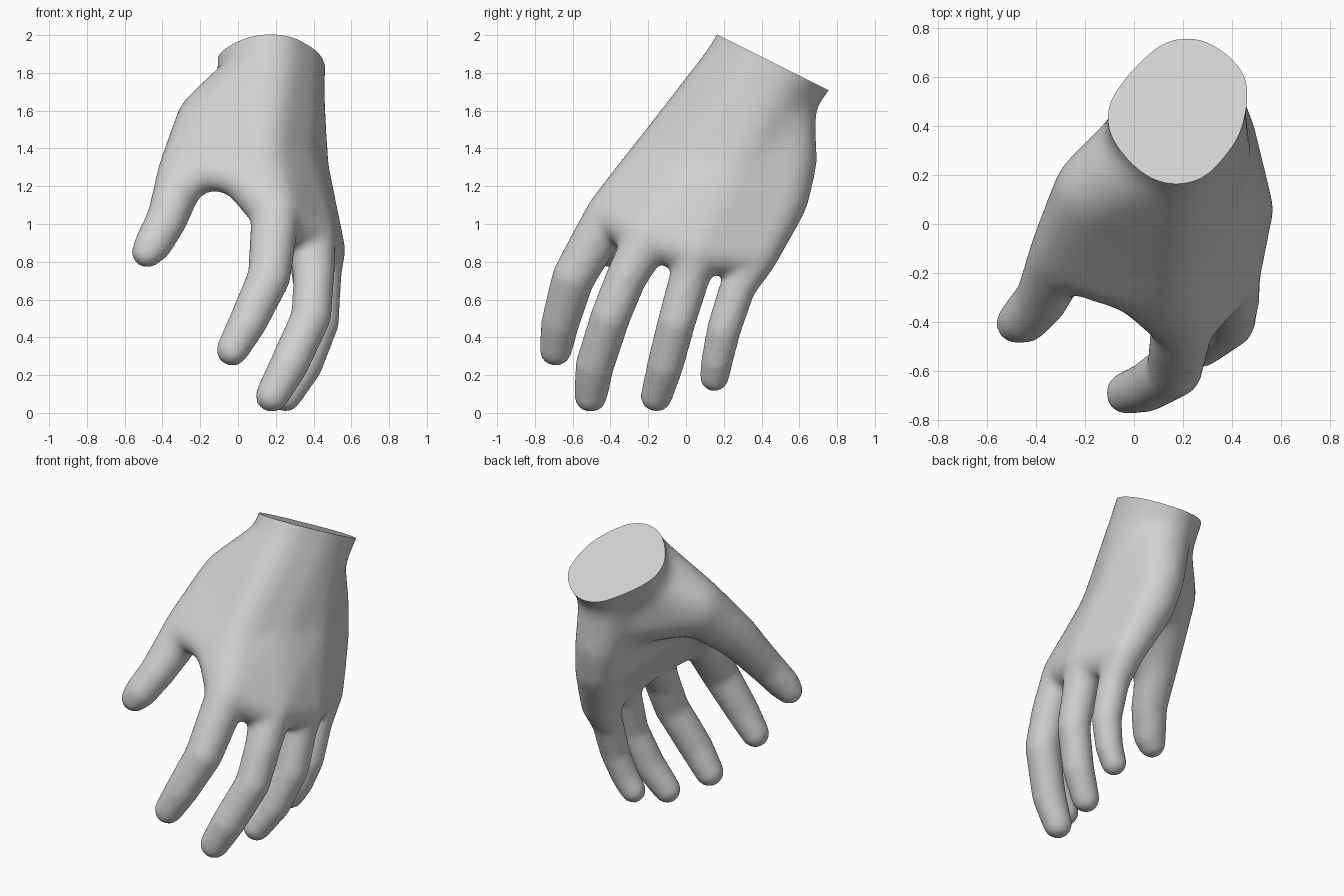
import bpy, bmesh, math
from mathutils import Vector

if "Cube" in bpy.data.objects:
    bpy.data.objects.remove(bpy.data.objects["Cube"])

# Palm joints: x, y, z, radius (columns a-d run from index side to little-finger side)
J = {
    "a0": (.18, .435, 2.09, .20), "b0": (.25, .53, 2.04, .20), "c0": (.28, .66, 1.98, .20),
    "d0": (.22, .71, 1.965, .20), "e0": (.085, .51, 2.05, .20),
    "a1": (.17, .28, 1.82, .20), "b1": (.25, .38, 1.77, .20), "c1": (.26, .455, 1.71, .20),
    "d1": (.21, .50, 1.67, .19), "e1": (.085, .39, 1.77, .20), "e2": (.07, .34, 1.69, .19),
    "a2": (.13, -.17, 1.33, .145), "b2": (.26, .04, 1.33, .15), "c2": (.33, .26, 1.30, .155),
    "d2": (.255, .54, 1.32, .16), "heel": (.23, .475, 1.47, .165), "side": (.29, .505, 1.14, .15),
    "a3": (.20, -.40, 1.06, .13), "b3": (.39, -.20, .93, .128), "c3": (.445, .06, .86, .125),
    "d3": (.38, .37, .83, .115),
    "t1": (-.15, .13, 1.54, .185), "t2": (-.295, -.12, 1.27, .14),
    "web": (-.14, -.235, 1.27, .095), "arch": (-.005, -.265, 1.25, .105),
    "pad": (.20, .15, 1.28, .14), "pad_b": (.35, -.17, .95, .115), "pad_c": (.405, .08, .87, .115),
}

# Blended blocks of the wrist, palm and thumb base
BLOCKS = ["a0 b0 c0 d0 e0 a1 b1 c1 d1 e1", "a1 b1 a2 b2", "b1 c1 b2 c2", "c1 d1 c2 heel",
          "d1 heel d2 c2", "c2 d2 side", "a2 b2 a3 b3", "b2 c2 b3 c3", "c2 side c3 d3",
          "e2 a1 t1", "t1 t2 web", "t1 web arch a2", "t1 a2 a1", "arch a2 a3", "t1 heel e2 b2",
          "pad a2 heel side pad_b pad_c"]

# Finger paths from base to tip
FINGERS = {
    "thumb": [J["t2"], (-.375, -.305, 1.03, .112), (-.445, -.385, .90, .102),
              (-.48, -.405, .85, .085)],
    "index": [J["a3"], (.165, -.595, .72, .115), (.052, -.665, .48, .103), (-.03, -.69, .333, .088)],
    "middle": [J["b3"], (.402, -.315, .72, .11), (.388, -.40, .51, .107), (.268, -.483, .25, .104),
               (.18, -.505, .09, .09)],
    "ring": [J["c3"], (.44, .02, .72, .108), (.435, -.05, .48, .102), (.35, -.11, .25, .098),
             (.25, -.157, .088, .086)],
    "little": [J["d3"], (.39, .275, .67, .097), (.385, .20, .44, .092), (.335, .165, .28, .086),
               (.285, .15, .19, .08)],
}


def add_hull(bm, balls):
    """Wrap a convex skin around a set of balls."""
    part = bmesh.new()
    for x, y, z, r in balls:
        res = bmesh.ops.create_icosphere(part, subdivisions=3, radius=r)
        bmesh.ops.translate(part, verts=res["verts"], vec=(x, y, z))
    bmesh.ops.delete(part, geom=part.faces[:], context="FACES_ONLY")
    bmesh.ops.delete(part, geom=part.edges[:], context="EDGES_FACES")
    bmesh.ops.convex_hull(part, input=part.verts[:])
    loose = [v for v in part.verts if not v.link_faces]
    bmesh.ops.delete(part, geom=loose, context="VERTS")
    bmesh.ops.recalc_face_normals(part, faces=part.faces[:])
    tmp = bpy.data.meshes.new("tmp")
    part.to_mesh(tmp)
    part.free()
    bm.from_mesh(tmp)
    bpy.data.meshes.remove(tmp)


def bake(obj):
    """Replace the mesh with its modified result."""
    bpy.context.view_layer.update()
    graph = bpy.context.evaluated_depsgraph_get()
    mesh = bpy.data.meshes.new_from_object(obj.evaluated_get(graph))
    obj.modifiers.clear()
    obj.data = mesh
    return mesh


# Rough hand from overlapping hulls
bm = bmesh.new()
for block in BLOCKS:
    add_hull(bm, [J[k] for k in block.split()])
for path in FINGERS.values():
    for p, q in zip(path, path[1:]):
        add_hull(bm, [p, q])
mesh = bpy.data.meshes.new("hand_rough")
bm.to_mesh(mesh)
bm.free()
hand = bpy.data.objects.new("hand", mesh)
bpy.context.collection.objects.link(hand)

# Fuse into one skin and soften the joins
fuse = hand.modifiers.new("fuse", "REMESH")
fuse.mode = "VOXEL"
fuse.voxel_size = .017
soft = hand.modifiers.new("soften", "SMOOTH")
soft.factor = .5
soft.iterations = 18
skin = bake(hand)

# Extra softening on the palm and wrist only
group = hand.vertex_groups.new(name="palm")
for v in skin.vertices:
    weight = min(1, max(0, (v.co.z - .95) / .3))
    if weight > 0:
        group.add([v.index], weight, "REPLACE")
soft = hand.modifiers.new("soften_palm", "SMOOTH")
soft.factor = .5
soft.iterations = 70
soft.vertex_group = "palm"
skin = bake(hand)

# Flat slanted cut at the wrist
bm = bmesh.new()
bm.from_mesh(skin)
cut = bmesh.ops.bisect_plane(bm, geom=bm.verts[:] + bm.edges[:] + bm.faces[:],
                             plane_co=(0, .17, 2.0), plane_no=Vector((0, .5, 1)).normalized(),
                             clear_outer=True)
rim = [e for e in cut["geom_cut"] if isinstance(e, bmesh.types.BMEdge)]
bmesh.ops.holes_fill(bm, edges=rim, sides=0)
bmesh.ops.recalc_face_normals(bm, faces=bm.faces[:])
bm.to_mesh(skin)
bm.free()

# Plain grey skin
grey = bpy.data.materials.new("light_grey")
grey.diffuse_color = (.64, .64, .64, 1)
grey.use_nodes = True
grey.node_tree.nodes["Principled BSDF"].inputs["Base Color"].default_value = grey.diffuse_color
skin.materials.clear()
skin.materials.append(grey)

bpy.context.view_layer.objects.active = hand
hand.select_set(True)
bpy.ops.object.shade_smooth_by_angle(angle=math.radians(40))
